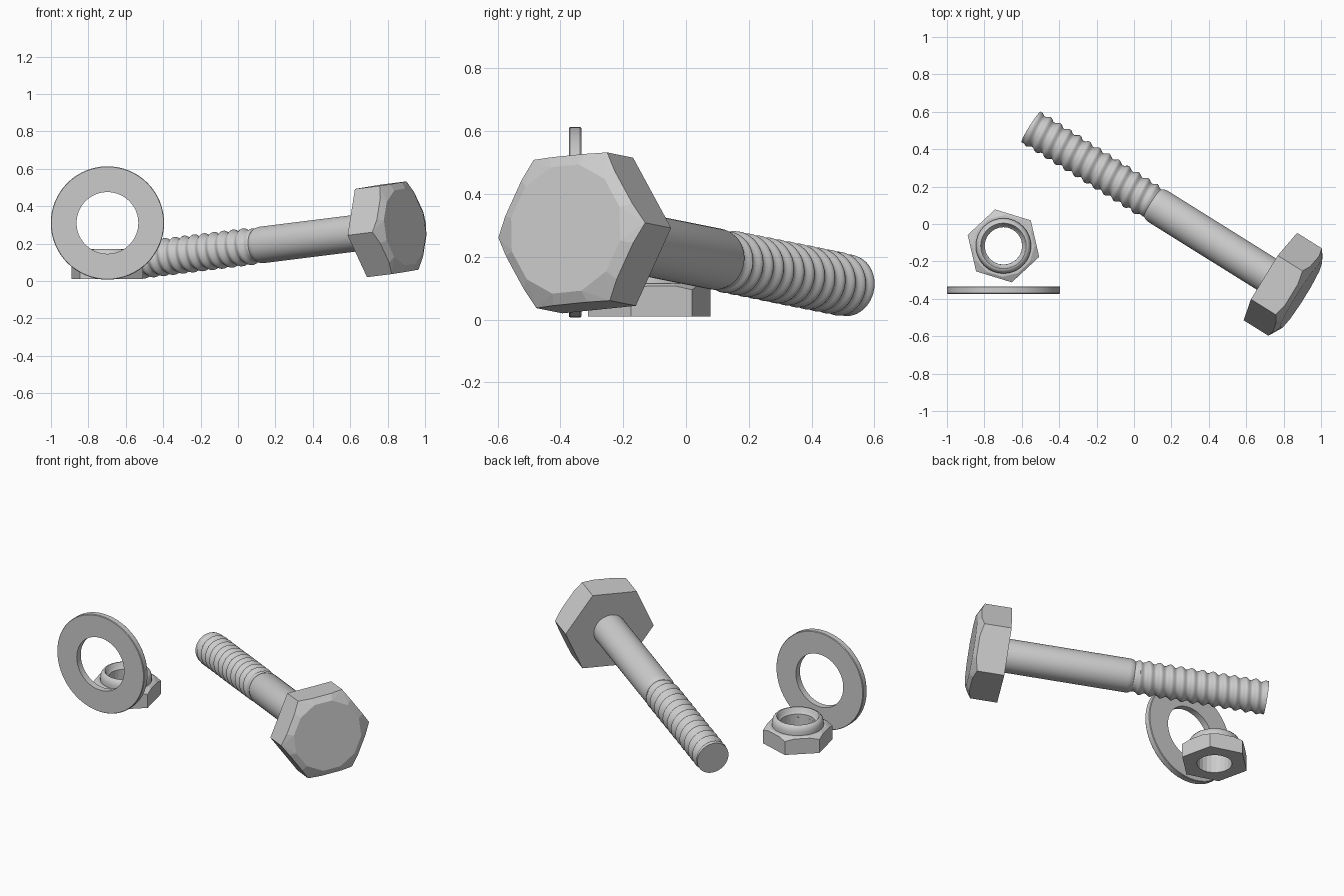
import bpy, bmesh
from math import cos, sin, pi, radians, hypot, atan2
from mathutils import Vector, Matrix

if "Cube" in bpy.data.objects:
    bpy.data.objects.remove(bpy.data.objects["Cube"], do_unlink=True)

steel = bpy.data.materials.new("steel_grey")
steel.use_nodes = True
GREY = (0.6, 0.6, 0.6, 1)
steel.diffuse_color = GREY
steel.node_tree.nodes["Principled BSDF"].inputs["Base Color"].default_value = GREY


def polar(r, angle, z):
    return Vector((r * cos(angle), r * sin(angle), z))


def finish(name, bm, matrix, smooth=None):
    bmesh.ops.recalc_face_normals(bm, faces=bm.faces)
    mesh = bpy.data.meshes.new(name)
    bm.to_mesh(mesh)
    bm.free()
    mesh.materials.append(steel)
    obj = bpy.data.objects.new(name, mesh)
    bpy.context.collection.objects.link(obj)
    obj.matrix_world = matrix
    bpy.ops.object.select_all(action='DESELECT')
    obj.select_set(True)
    bpy.context.view_layer.objects.active = obj
    if smooth:
        bpy.ops.object.shade_smooth_by_angle(angle=radians(smooth))
    return obj


def lathe(profile, sides, closed=False):
    """Revolve (radius, height) points about z; open profiles get end caps."""
    bm = bmesh.new()
    rings = [[bm.verts.new(polar(r, 2 * pi * i / sides, z)) for i in range(sides)]
             for r, z in profile]
    pairs = list(zip(rings, rings[1:]))
    if closed:
        pairs.append((rings[-1], rings[0]))
    for a, b in pairs:
        for i in range(sides):
            j = (i + 1) % sides
            bm.faces.new((a[i], a[j], b[j], b[i]))
    if not closed:
        bm.faces.new(rings[0])
        bm.faces.new(rings[-1])
    return bm


def hex_block(radius, face_radius, bottom, corner, top, turn):
    """Hexagonal prism whose top is chamfered to a twelve-sided face."""
    bm = bmesh.new()
    edge_r = radius * cos(pi / 6) / cos(pi / 12)
    edge_z = corner + (top - corner) * (radius - edge_r) / (radius - face_radius)
    for k in range(6):
        a = radians(turn) + k * pi / 3
        bm.verts.new(polar(radius, a, bottom))
        bm.verts.new(polar(radius, a, corner))
        for side in (-pi / 12, pi / 12):
            bm.verts.new(polar(edge_r, a + side, edge_z))
            bm.verts.new(polar(face_radius, a + side, top))
    bmesh.ops.convex_hull(bm, input=bm.verts)
    bmesh.ops.dissolve_limit(bm, angle_limit=radians(1), verts=bm.verts, edges=bm.edges)
    return bm


# Bolt frame: local z runs out through the head, origin under the head
under_head = Vector((0.729, -0.281, 0.268))
tip = Vector((-0.55, 0.518, 0.108))
out = (under_head - tip).normalized()
right = Vector((0, 0, 1)).cross(out).normalized()
up = out.cross(right)
length = (under_head - tip).length
bolt = Matrix((right, up, out)).transposed().to_4x4()
bolt.translation = under_head

finish("bolt_head", hex_block(0.275, 0.21, 0, 0.157, 0.194, 5), bolt)

# Plain shank, narrowing where the thread begins
joint = 0.77 - length
finish("bolt_shank", lathe([(0.098, 0.01), (0.098, joint + 0.03),
                            (0.094, joint + 0.012), (0.086, joint)], 48), bolt, 40)

# Helical thread, levelling out at both ends
PITCH, STEPS = 0.062, 100
bm = lathe([(1, -length + 0.77 * i / STEPS) for i in range(STEPS + 1)], 48)
for v in bm.verts:
    t = v.co.z + length
    angle = atan2(v.co.y, v.co.x)
    ridge = 0.5 + 0.5 * cos(2 * pi * t / PITCH - angle)
    r = 0.086 + 0.015 * ridge
    start = min(1, t / 0.03)
    end = min(1, (0.77 - t) / 0.03)
    r = 0.097 + (r - 0.097) * start
    r = 0.086 + (r - 0.086) * end
    scale = r / hypot(v.co.x, v.co.y)
    v.co.x *= scale
    v.co.y *= scale
finish("bolt_thread", bm, bolt, 50)

# Lock nut: bored hexagon body with a rounded collar
place = Matrix.Translation((-0.698, -0.117, 0))
nut = finish("nut_body", hex_block(0.2, 0.165, 0.01, 0.095, 0.115, 43), place)
cutter = finish("nut_bore_cutter", lathe([(0.1, -0.1), (0.1, 0.3)], 24), place)
cutter.hide_render = True
bpy.context.view_layer.objects.active = nut
cut = nut.modifiers.new("bore", 'BOOLEAN')
cut.object = cutter
cut.operation = 'DIFFERENCE'
cut.solver = 'EXACT'
bpy.ops.object.modifier_apply(modifier=cut.name)
bpy.data.objects.remove(cutter, do_unlink=True)

finish("nut_collar", lathe([(0.1, 0.11), (0.148, 0.11), (0.148, 0.135), (0.143, 0.155),
                            (0.132, 0.168), (0.122, 0.17), (0.116, 0.163),
                            (0.112, 0.145), (0.1, 0.135)], 32, True), place, 40)

# Washer standing on its rim
upright = Matrix.Translation((-0.698, -0.353, 0.31)) @ Matrix.Rotation(pi / 2, 4, 'X')
finish("washer", lathe([(0.165, -0.02), (0.3, -0.02), (0.303, -0.016), (0.303, 0.016),
                        (0.3, 0.02), (0.165, 0.02)], 64, True), upright, 30)
